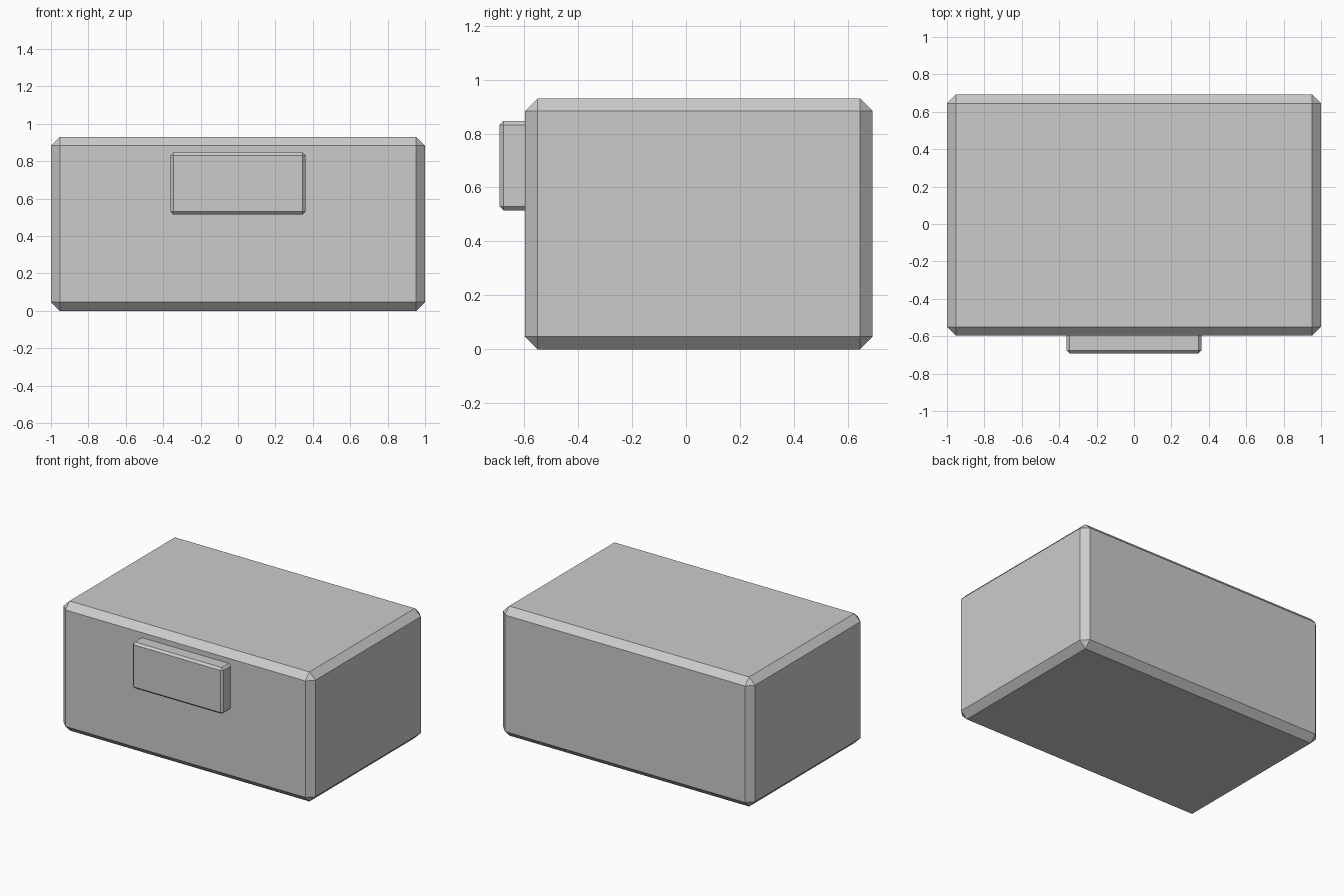
import bpy
import bmesh
from mathutils import Vector

if "Cube" in bpy.data.objects:
    bpy.data.objects.remove(bpy.data.objects["Cube"])


def chamfered_box(name, low, high, chamfer):
    """Box between two corners with single-segment chamfers on every edge."""
    low, high = Vector(low), Vector(high)
    size, centre = high - low, (low + high) / 2
    bm = bmesh.new()
    bmesh.ops.create_cube(bm, size=1)
    bmesh.ops.scale(bm, vec=size, verts=bm.verts)
    bmesh.ops.bevel(bm, geom=bm.edges[:], offset=chamfer, offset_type='OFFSET',
                    segments=1, profile=0.5, affect='EDGES')
    mesh = bpy.data.meshes.new(name)
    bm.to_mesh(mesh)
    bm.free()
    obj = bpy.data.objects.new(name, mesh)
    obj.location = centre
    bpy.context.collection.objects.link(obj)
    return obj


# Main box
chamfered_box("box_body", (-1, -0.597, 0), (1, 0.692, 0.93), 0.047)

# Front plate, set halfway into the front face
chamfered_box("front_plate", (-0.36, -0.692, 0.515), (0.36, -0.502, 0.847), 0.015)
